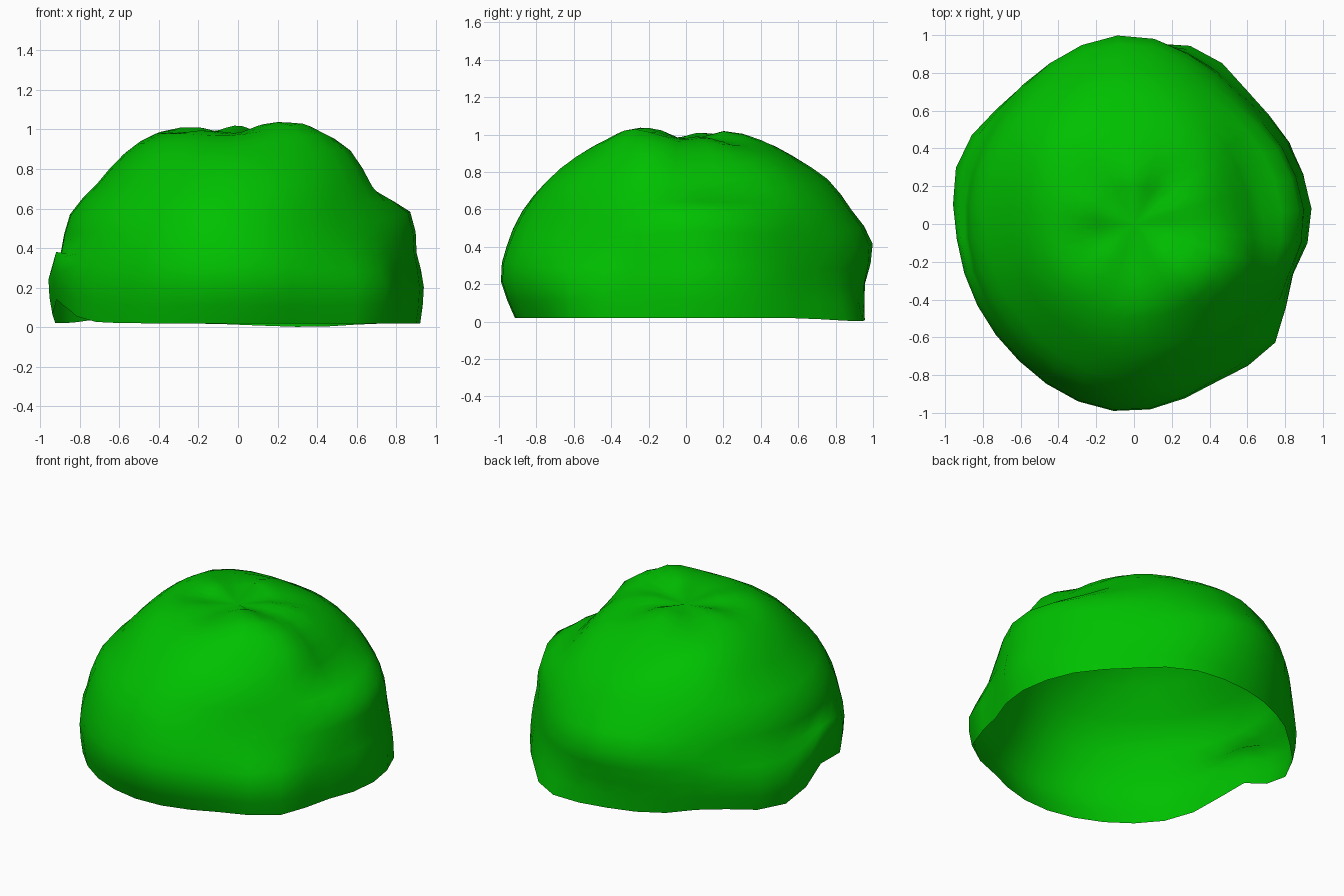
import bpy, bmesh
from math import radians, sin, cos, exp

if "Cube" in bpy.data.objects:
    bpy.data.objects.remove(bpy.data.objects["Cube"])

# Radius from the base centre, per compass angle, at evenly rising elevations
STEP = 11.25
PROFILES = [
    (0,   [.92, .96, .98, 1.05, .97, 1.00, 1.03, 1.00]),
    (25,  [.93, .94, .965, 1.03, .97, 1.00, 1.03, 1.00]),
    (47,  [.92, .91, .95, 1.00, 1.01, 1.03, 1.02, 1.00]),
    (69,  [.99, .96, 1.01, 1.03, 1.04, 1.04, 1.03, 1.02]),
    (93,  [.94, .98, 1.085, 1.07, 1.075, 1.05, 1.05, 1.03]),
    (135, [.91, .96, 1.00, 1.05, 1.08, 1.10, 1.06, 1.02]),
    (159, [.97, 1.01, .99, 1.04, 1.04, 1.07, 1.07, 1.02]),
    (185, [.92, .96, .97, 1.02, 1.01, 1.04, 1.06, 1.01]),
    (225, [.92, .96, .99, 1.02, 1.02, 1.05, 1.06, 1.00]),
    (265, [.92, 1.015, 1.045, 1.06, 1.06, 1.06, 1.05, 1.01]),
    (300, [.89, .96, .97, .98, 1.04, 1.06, 1.09, 1.03]),
    (318, [.96, 1.00, .96, .96, 1.02, 1.07, 1.115, 1.04]),
    (340, [.88, .90, .94, 1.00, 1.01, 1.08, 1.08, 1.02]),
]
SEGMENTS = 32
N = len(PROFILES)


def hermite(p, a, x):
    """Smooth curve through p[1], p[2] at positions a[1], a[2]."""
    span = a[2] - a[1]
    t = (x - a[1]) / span
    m1 = (p[2] - p[0]) / (a[2] - a[0]) * span
    m2 = (p[3] - p[1]) / (a[3] - a[1]) * span
    return ((2*t**3 - 3*t**2 + 1) * p[1] + (t**3 - 2*t**2 + t) * m1
            + (3*t**2 - 2*t**3) * p[2] + (t**3 - t**2) * m2)


def ring_radius(deg, ring):
    """Radius on one listed ring, blended around the circle."""
    i = max(k for k in range(N) if PROFILES[k][0] <= deg)
    ids = [i + d for d in (-1, 0, 1, 2)]
    return hermite([PROFILES[k % N][1][ring] for k in ids],
                   [PROFILES[k % N][0] + 360 * (k // N) for k in ids], deg)


def radius(deg, level):
    """Radius at any level 0..7, blended up the dome."""
    i = min(int(level), 6)
    ids = [i - 1, i, i + 1, i + 2]
    return hermite([ring_radius(deg, min(max(k, 0), 7)) for k in ids], ids, level)


def rim_height(deg):
    """Open lower edge: raised at the left, sagging at the back."""
    width = 11 if deg < 185 else 20
    return (0.02 - 0.018 * exp(-((deg - 70) / 20) ** 2)
            + 0.12 * exp(-((deg - 185) / width) ** 2)
            + 0.03 * exp(-((deg - 133) / 12) ** 2))


# Lumpy open-bottomed dome
bm = bmesh.new()
rings = []
for k in range(15):
    level = k / 2
    e = radians(level * STEP)
    ring = []
    for s in range(SEGMENTS):
        deg = (360 * s / SEGMENTS + 5) % 360
        a = radians(deg)
        R = radius(deg, level)
        if k > 12:
            R += 0.01 * sin(5 * a)          # creases around the crown
        low = rim_height(deg)
        z = low + R * sin(e) * (1 - low) if k < 4 else R * sin(e)
        ring.append(bm.verts.new((R * cos(e) * cos(a), R * cos(e) * sin(a), z)))
    rings.append(ring)

for low, high in zip(rings, rings[1:]):
    for s in range(SEGMENTS):
        n = (s + 1) % SEGMENTS
        bm.faces.new((low[s], low[n], high[n], high[s]))

# Sunken crown
pole = bm.verts.new((0, 0, 0.965))
for s in range(SEGMENTS):
    bm.faces.new((rings[-1][s], rings[-1][(s + 1) % SEGMENTS], pole))

for f in bm.faces:
    f.smooth = True
mesh = bpy.data.meshes.new("bush")
bm.to_mesh(mesh)
bm.free()
bush = bpy.data.objects.new("bush", mesh)
bpy.context.collection.objects.link(bush)

leaf = bpy.data.materials.new("leaf_green")
leaf.diffuse_color = (0.0, 0.53, 0.0, 1)
leaf.use_nodes = True
leaf.node_tree.nodes["Principled BSDF"].inputs["Base Color"].default_value = leaf.diffuse_color
mesh.materials.append(leaf)
